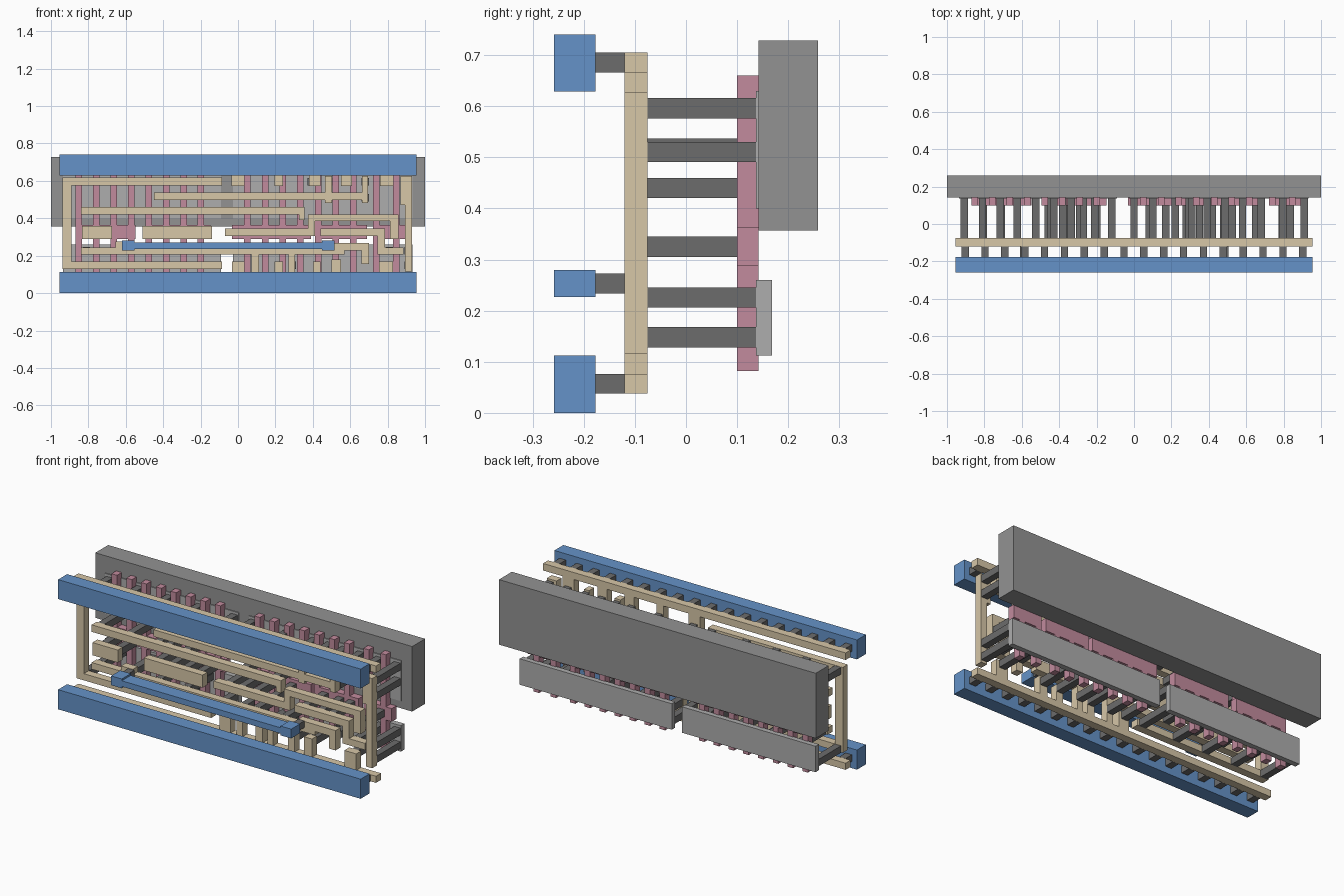
import bpy, bmesh
from mathutils import Matrix, Vector


def mat(name, rgb):
    m = bpy.data.materials.new(name)
    m.diffuse_color = (*rgb, 1)
    return m


BLUE = mat("metal_blue", (0.13, 0.29, 0.58))
TAN = mat("interconnect_tan", (0.68, 0.57, 0.39))
PINK = mat("gate_pink", (0.54, 0.26, 0.34))
DARK = mat("contact_dark", (0.15, 0.15, 0.15))
GREY = mat("well_grey", (0.29, 0.29, 0.29))
LIGHT = mat("diffusion_light", (0.42, 0.42, 0.42))


def layer(name, rects, y0, y1, material):
    """One object made of boxes: each rect is (x0, x1, z0, z1)."""
    bm = bmesh.new()
    for x0, x1, z0, z1 in rects:
        c = Vector(((x0 + x1) / 2, (y0 + y1) / 2, (z0 + z1) / 2))
        s = Matrix.Diagonal((x1 - x0, y1 - y0, z1 - z0, 1))
        bmesh.ops.create_cube(bm, size=1, matrix=Matrix.Translation(c) @ s)
    me = bpy.data.meshes.new(name)
    bm.to_mesh(me)
    bm.free()
    me.materials.append(material)
    ob = bpy.data.objects.new(name, me)
    bpy.context.collection.objects.link(ob)


def squares(points, r=0.0197):
    return [(x - r, x + r, z - r, z + r) for x, z in points]


# Well slab and the two rows of diffusion strips
layer("well", [(-1, 1, 0.357, 0.728)], 0.142, 0.258, GREY)
DIFF_X = [(-0.935, -0.092), (-0.028, 0.932)]
layer("lower_diffusion", [(a, b, 0.112, 0.26) for a, b in DIFF_X], 0.137, 0.168, LIGHT)
layer("upper_diffusion", [(a, b, 0.40, 0.63) for a, b in DIFF_X], 0.137, 0.168, LIGHT)

# Gate fingers with their contact pads
gates = [-0.851 + 0.0933 * i for i in range(8)]
gates += [0.05 + 0.0945 * i for i in range(7)] + [0.739, 0.846]
fingers = [(x - 0.0173, x + 0.0173, 0.082, 0.66) for x in gates]
pads = [(a, b, 0.288, 0.363) for a, b in
        [(-0.868, -0.548), (-0.48, -0.147), (-0.032, 0.39), (0.42, 0.69), (0.755, 0.9)]]
layer("gates", fingers + pads, 0.10, 0.142, PINK)

# Interconnect: rails, nets and stubs
tan = [
    (-0.955, 0.955, 0.038, 0.076), (-0.955, 0.955, 0.665, 0.705),
    # left frame
    (-0.937, -0.889, 0.13, 0.617), (-0.889, -0.086, 0.576, 0.617),
    (-0.889, -0.086, 0.13, 0.168),
    # long horizontal nets
    (-0.84, 0.325, 0.42, 0.46), (0.325, 0.355, 0.39, 0.46),
    (-0.45, 0.664, 0.498, 0.537),
    (0.466, 0.503, 0.482, 0.627), (0.664, 0.696, 0.482, 0.627),
    (-0.84, 0.57, 0.207, 0.245), (-0.655, -0.58, 0.232, 0.275),
    (0.46, 0.66, 0.228, 0.268), (0.66, 0.7, 0.155, 0.268),
    # gate pads and stepped gate net
    (-0.835, -0.675, 0.288, 0.36), (-0.51, -0.14, 0.288, 0.36),
    (-0.07, 0.375, 0.305, 0.345), (0.375, 0.412, 0.305, 0.42),
    (0.412, 0.857, 0.385, 0.42), (0.814, 0.857, 0.29, 0.385),
    # right frame
    (0.44, 0.785, 0.305, 0.345), (0.745, 0.785, 0.245, 0.305),
    (0.745, 0.885, 0.207, 0.245), (0.893, 0.931, 0.115, 0.627),
    (0.87, 0.893, 0.47, 0.627),
]
# Stubs off the lower and upper rails
tan += [(a, b, 0.076, z) for a, b, z in
        [(-0.032, 0.036, 0.17), (0.073, 0.112, 0.207), (0.195, 0.24, 0.17),
         (0.27, 0.305, 0.207), (0.4, 0.44, 0.17), (0.5, 0.55, 0.18), (0.755, 0.83, 0.17)]]
tan += [(a, b, z, 0.665) for a, b, z in
        [(-0.035, 0.036, 0.572), (0.195, 0.24, 0.572), (0.38, 0.44, 0.572),
         (0.55, 0.61, 0.572), (0.76, 0.832, 0.572)]]
layer("interconnect", tan, -0.12, -0.075, TAN)

# Contacts from interconnect to diffusion
odd = [-0.907, -0.715, -0.525, -0.335, -0.118]
even = [-0.81, -0.625, -0.445, -0.27]
deep = [(x, z) for x in odd for z in (0.148, 0.596)]
deep += [(x, z) for x in even for z in (0.226, 0.44)]
deep += [(x, 0.517) for x in (-0.43, -0.21, 0.1, 0.31)]
deep += [(x, 0.44) for x in (-0.38, 0.1, 0.295)]
deep += [(x, 0.148) for x in (0.0, 0.093, 0.22, 0.29, 0.42, 0.525, 0.793, 0.91)]
deep += [(x, 0.226) for x in (0.17, 0.35, 0.68, 0.81, 0.91)]
deep += [(x, 0.596) for x in (0.0, 0.22, 0.39, 0.485, 0.58, 0.68, 0.795, 0.91)]
deep += [(x, 0.51) for x in (0.485, 0.68, 0.91)]
layer("diffusion_contacts", squares(deep), -0.075, 0.137, DARK)

# Contacts from interconnect to gate pads
gate_c = [-0.805, -0.71, -0.46, -0.375, -0.29, -0.2, 0.0, 0.08, 0.17, 0.28,
          0.48, 0.58, 0.65, 0.835]
layer("gate_contacts", squares([(x, 0.325) for x in gate_c]), -0.075, 0.10, DARK)

# Vias up to the metal bars
vias = [(-0.903 + 0.1062 * i, z) for i in range(18) for z in (0.057, 0.685)]
vias += [(-0.59, 0.253), (0.485, 0.253)]
layer("vias", squares(vias, 0.0195), -0.177, -0.12, DARK)

# Metal rails and the middle strap with wider ends
layer("metal_rails", [(-0.955, 0.955, 0, 0.112), (-0.955, 0.955, 0.629, 0.74)],
      -0.258, -0.177, BLUE)
layer("metal_strap", [(-0.553, 0.45, 0.237, 0.27), (-0.62, -0.553, 0.227, 0.28),
                      (0.45, 0.516, 0.227, 0.28)], -0.258, -0.177, BLUE)
